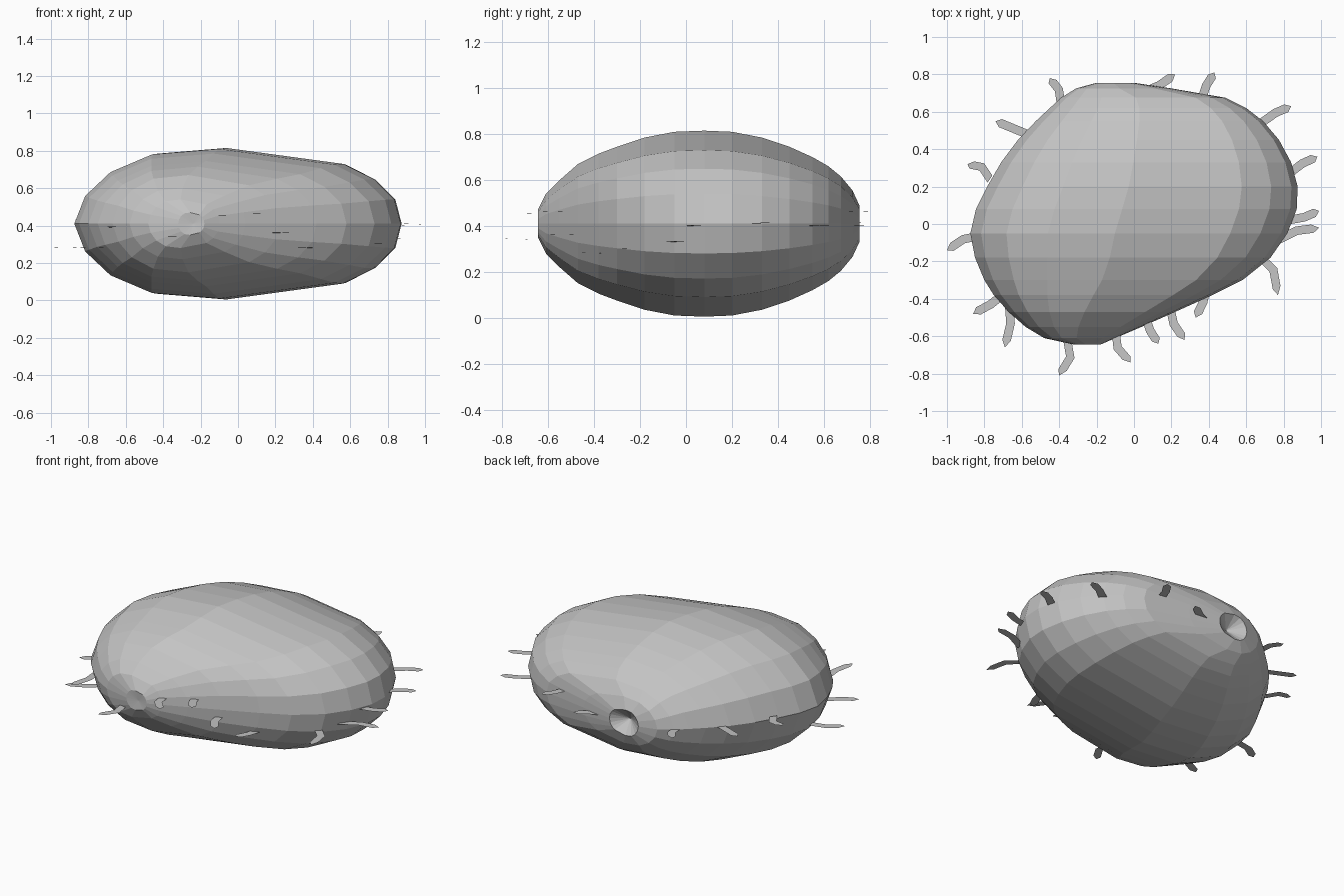
import bpy
import bmesh
from mathutils import Vector

default_cube = bpy.data.objects.get("Cube")
if default_cube:
    bpy.data.objects.remove(default_cube, do_unlink=True)

MID_Z = 0.41


def make_material(name, colour):
    material = bpy.data.materials.new(name)
    material.use_nodes = True
    material.diffuse_color = colour
    material.node_tree.nodes["Principled BSDF"].inputs["Base Color"].default_value = colour
    return material


def make_object(name, mesh_builder, material):
    mesh = bpy.data.meshes.new(name)
    mesh_builder.to_mesh(mesh)
    mesh_builder.free()
    mesh.materials.append(material)
    item = bpy.data.objects.new(name, mesh)
    bpy.context.scene.collection.objects.link(item)
    return item


grey = make_material("plain grey", (0.55, 0.55, 0.55, 1))

# Cross-section: share of the width, share of the height
SECTION = [(0, 0), (.034, .37), (.114, .69), (.245, .926), (.456, 1),
           (.82, .79), (.915, .59), (.98, .32), (1, 0)]
LOOP = SECTION + [(u, -w) for u, w in reversed(SECTION[1:-1])]

# Upright body rings from front to back: y, left x, right x, half height
RINGS = [
    (-.645, -.32, -.18, .06),
    (-.61, -.48, -.1, .13),
    (-.55, -.58, .04, .19),
    (-.47, -.67, .22, .26),
    (-.38, -.75, .42, .305),
    (-.3, -.8, .58, .335),
    (-.18, -.85, .73, .375),
    (-.05, -.875, .82, .4),
    (.08, -.845, .87, .405),
    (.2, -.785, .875, .4),
    (.33, -.71, .84, .375),
    (.45, -.62, .775, .335),
    (.55, -.525, .69, .29),
    (.62, -.45, .6, .25),
    (.675, -.39, .49, .205),
    (.725, -.31, .2, .145),
    (.755, -.2, 0, .08),
]


def ring_points(y, left, right, height):
    return [(left + (right - left) * u, y, MID_Z + height * w) for u, w in LOOP]


def bridge(builder, first, second):
    count = len(first)
    for i in range(count):
        k = (i + 1) % count
        builder.faces.new((first[i], first[k], second[k], second[i]))


def close_end(builder, loop, dent):
    """Fan an end ring into one slightly sunken point."""
    pole = builder.verts.new(dent)
    for a, b in zip(loop, loop[1:] + loop[:1]):
        builder.faces.new((a, b, pole))


# Body: lofted rings with a shallow dent at each end
body_builder = bmesh.new()
loops = [[body_builder.verts.new(p) for p in ring_points(*ring)] for ring in RINGS]
for first, second in zip(loops, loops[1:]):
    bridge(body_builder, first, second)
close_end(body_builder, loops[0], (-.24, -.64, MID_Z))
close_end(body_builder, loops[-1], (-.1, .69, MID_Z))
bmesh.ops.recalc_face_normals(body_builder, faces=body_builder.faces[:])
make_object("body", body_builder, grey)

# Bristles: root x, root y, tip x, tip y, sideways bend, height
BRISTLES = [
    (-.36, -.6, -.4, -.81, .04, .34), (-.1, -.56, -.02, -.74, -.03, .45),
    (.06, -.49, .13, -.64, -.01, .46), (.19, -.43, .27, -.62, -.02, .36),
    (.39, -.33, .33, -.5, .01, .28), (.65, -.15, .77, -.38, .04, .3),
    (.76, -.09, .99, -.02, .02, .33), (.82, .02, .99, .07, -.01, .4),
    (.83, .27, .98, .36, .01, .41), (.68, .54, .84, .63, .01, .4),
    (.36, .66, .43, .81, .01, .46), (.04, .7, .22, .8, -.01, .4),
    (-.39, .64, -.45, .78, -.02, .41), (-.57, .48, -.74, .55, 0, .41),
    (-.77, .24, -.89, .32, -.03, .43), (-.81, -.06, -1, -.14, -.02, .28),
    (-.68, -.36, -.86, -.48, .01, .28), (-.67, -.4, -.69, -.66, .02, .39),
]


def add_bristle(builder, root, tip, bend):
    along = (tip - root).normalized()
    side = Vector((-along.y, along.x, 0))
    elbow = root.lerp(tip, 0.5) + side * bend
    neck = elbow.lerp(tip, 0.7)
    half = side * 0.023
    rows = [(p - half, p + half) for p in (root, elbow, neck)]
    verts = [[builder.verts.new(p) for p in row] for row in rows]
    for a, b in zip(verts, verts[1:]):
        builder.faces.new((a[0], b[0], b[1], a[1]))
    builder.faces.new((verts[-1][0], builder.verts.new(tip), verts[-1][1]))


# Thin pointed strips standing out around the rim
bristle_builder = bmesh.new()
for root_x, root_y, tip_x, tip_y, bend, height in BRISTLES:
    root = Vector((root_x, root_y, height))
    tip = Vector((tip_x, tip_y, height + 0.005))
    add_bristle(bristle_builder, root, tip, bend)
make_object("rim_bristles", bristle_builder, grey)
